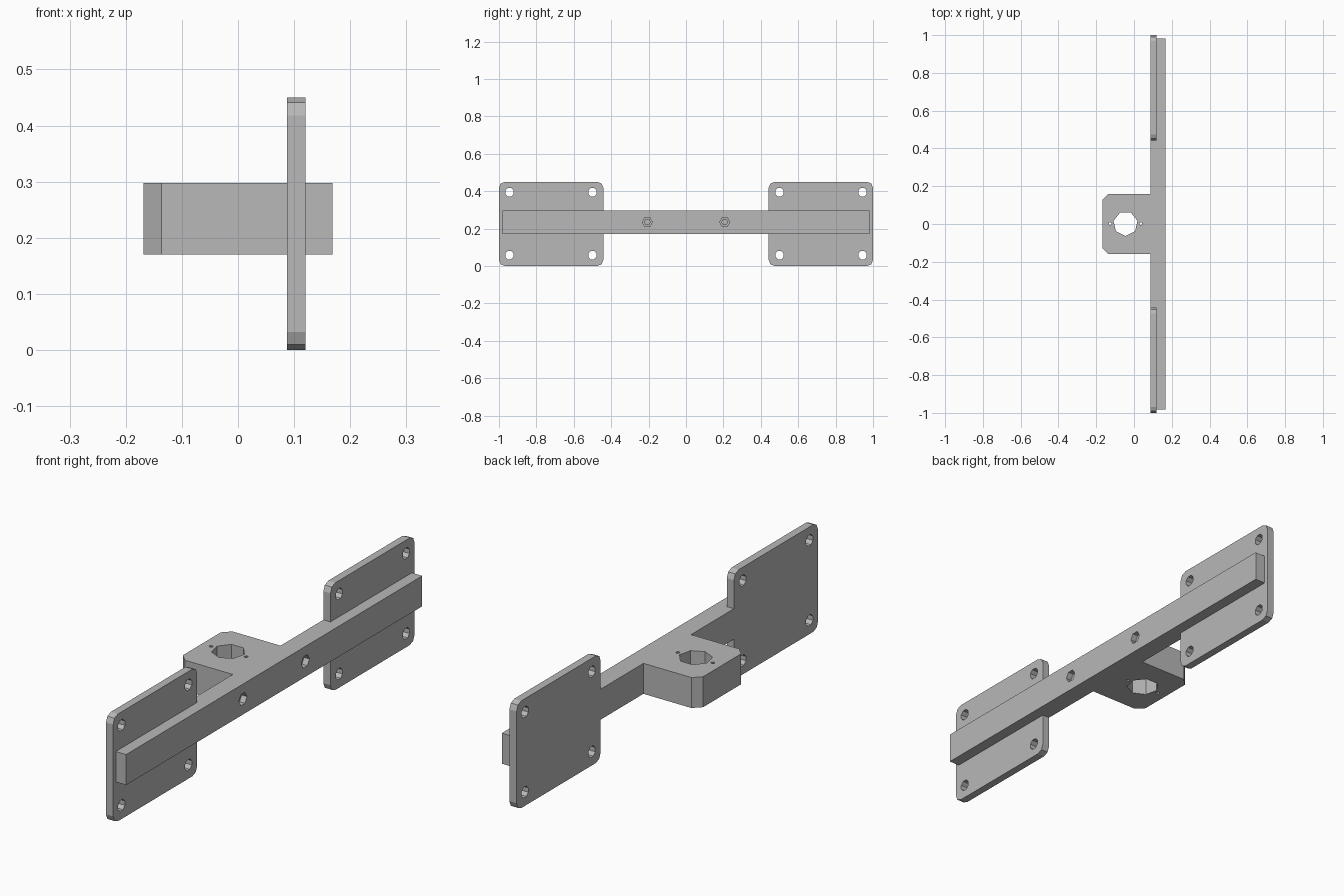
import bpy
import bmesh
from math import cos, sin, pi
from mathutils import Vector

if "Cube" in bpy.data.objects:
    bpy.data.objects.remove(bpy.data.objects["Cube"], do_unlink=True)

grey = bpy.data.materials.new("plain grey")
grey.use_nodes = True
GREY = (0.48, 0.48, 0.48, 1)
grey.diffuse_color = GREY
grey.node_tree.nodes["Principled BSDF"].inputs["Base Color"].default_value = GREY


def prism(name, outline, axis, low, high):
    """Extrude a 2D outline along x (outline is y, z) or z (outline is x, y)."""
    def place(p, t):
        return Vector((t, p[0], p[1]) if axis == "X" else (p[0], p[1], t))
    bm = bmesh.new()
    face = bm.faces.new([bm.verts.new(place(p, low)) for p in outline])
    ext = bmesh.ops.extrude_face_region(bm, geom=[face])
    verts = [v for v in ext["geom"] if isinstance(v, bmesh.types.BMVert)]
    bmesh.ops.translate(bm, verts=verts, vec=place((0, 0), high - low))
    bmesh.ops.recalc_face_normals(bm, faces=bm.faces)
    mesh = bpy.data.meshes.new(name)
    bm.to_mesh(mesh)
    bm.free()
    mesh.materials.append(grey)
    obj = bpy.data.objects.new(name, mesh)
    bpy.context.collection.objects.link(obj)
    return obj


def ring(u, v, radius, sides, turn=0.0):
    return [(u + radius * cos(turn + 2 * pi * i / sides),
             v + radius * sin(turn + 2 * pi * i / sides)) for i in range(sides)]


def rounded(u0, u1, v0, v1, r, steps=2):
    corners = [(u1 - r, v1 - r), (u0 + r, v1 - r), (u0 + r, v0 + r), (u1 - r, v0 + r)]
    return [(u + r * cos(pi / 2 * (k + s / steps)), v + r * sin(pi / 2 * (k + s / steps)))
            for k, (u, v) in enumerate(corners) for s in range(steps + 1)]


def cut(obj, cutters):
    """Subtract the cutters, bake the result and remove the helpers."""
    for c in cutters:
        c.hide_render = True
        mod = obj.modifiers.new("hole", "BOOLEAN")
        mod.operation, mod.solver, mod.object = "DIFFERENCE", "EXACT", c
    bpy.context.view_layer.update()
    graph = bpy.context.evaluated_depsgraph_get()
    baked = bpy.data.meshes.new_from_object(obj.evaluated_get(graph))
    obj.modifiers.clear()
    obj.data = baked
    for c in cutters:
        bpy.data.objects.remove(c, do_unlink=True)


BACK, SEAT, FACE = 0.087, 0.12, 0.168      # bar back, plate front, bar front
BOTTOM, TOP = 0.17, 0.298                  # bar height
END, INNER = 0.982, 0.442                  # bar end, inner plate edge

# Bar with the centre lug, notched at both ends for the plates
lug = -0.168
half = [(FACE, END), (SEAT, END), (SEAT, INNER), (BACK, INNER),
        (BACK, 0.158), (lug + 0.032, 0.158), (lug, 0.126)]
bar = prism("bar_with_lug", half + [(x, -y) for x, y in reversed(half)], "Z", BOTTOM, TOP)

# Lug bore with two small screw holes, and stepped blind bolt holes in the bar
hub = (-0.045, 0.002)
cutters = [prism("bore", ring(*hub, 0.065, 7, -pi / 2), "Z", 0, 0.5)]
for side in (-1, 1):
    cutters.append(prism("screw", ring(hub[0] + side * 0.081, hub[1], 0.008, 6),
                         "Z", 0, 0.5))
    cutters.append(prism("bolt_head", ring(side * 0.207, 0.235, 0.027, 6),
                         "X", FACE - 0.025, 0.2))
    cutters.append(prism("bolt_shank", ring(side * 0.207, 0.235, 0.016, 6),
                         "X", FACE - 0.06, 0.19))
cut(bar, cutters)

# End plates with four corner holes each
for side, name in ((-1, "front_plate"), (1, "back_plate")):
    y0, y1 = sorted((side * INNER, side * 1.0))
    plate = prism(name, rounded(y0, y1, 0, 0.45, 0.032), "X", BACK, SEAT)
    cut(plate, [prism("plate_hole", ring(side * y, z, 0.024, 8, pi / 8), "X", 0, 0.3)
                for y in (0.5, 0.944) for z in (0.058, 0.394)])
